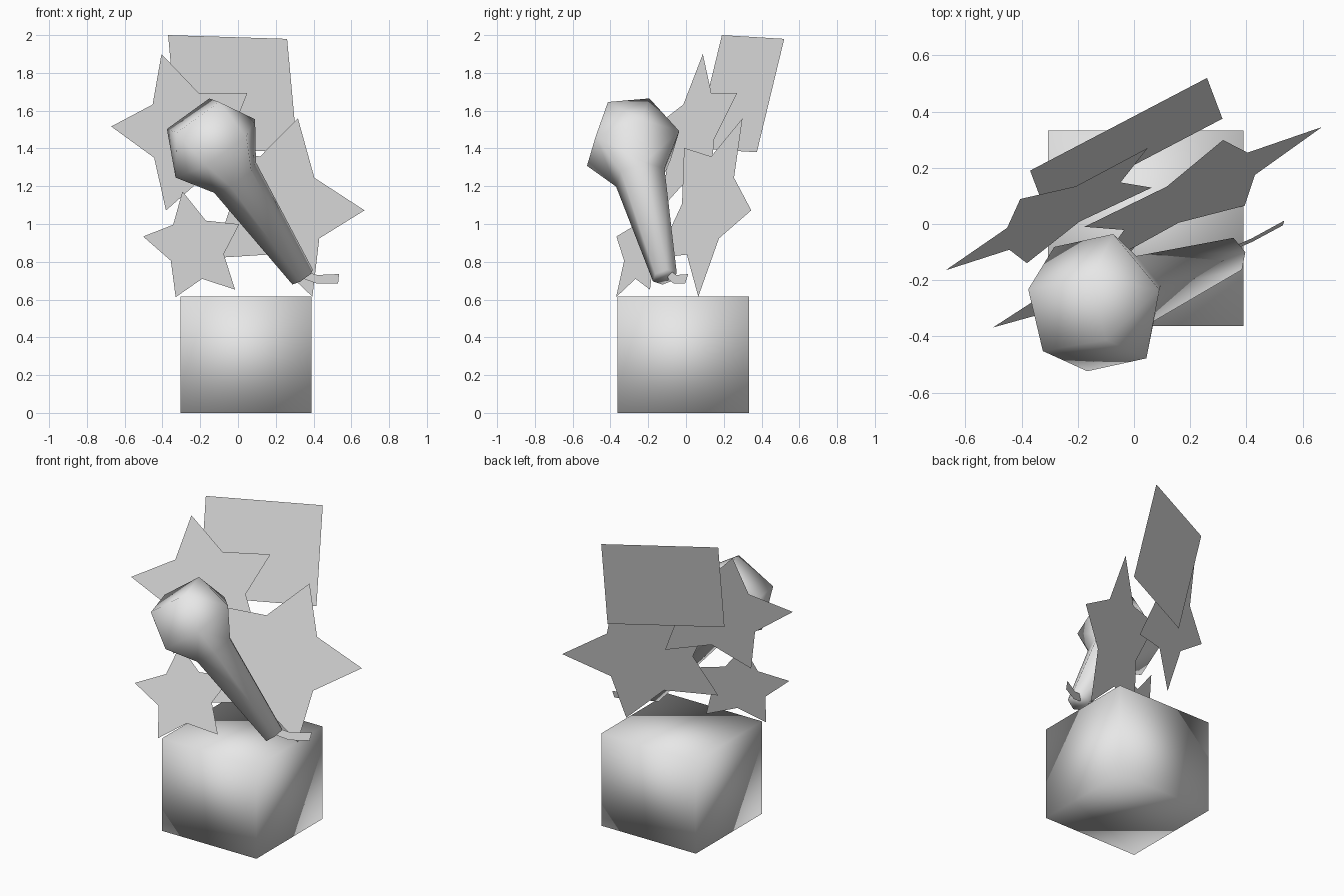
import bpy, bmesh
from math import cos, sin, radians
from mathutils import Vector

old = bpy.data.objects.get("Cube")
if old:
    bpy.data.objects.remove(old, do_unlink=True)

grey = bpy.data.materials.new("light grey")
grey.use_nodes = True
grey.diffuse_color = (0.8, 0.8, 0.8, 1)
grey.node_tree.nodes["Principled BSDF"].inputs["Base Color"].default_value = (0.8, 0.8, 0.8, 1)

# Shared slanted plane of the flat pieces
RIGHT = Vector((0.882, 0.471, 0)).normalized()
NORMAL = Vector((0.456, -0.855, 0.249)).normalized()
UP = NORMAL.cross(RIGHT)


def finish(name, bm, smooth=False):
    mesh = bpy.data.meshes.new(name)
    for f in bm.faces:
        f.smooth = smooth
    bm.to_mesh(mesh)
    bm.free()
    mesh.materials.append(grey)
    obj = bpy.data.objects.new(name, mesh)
    bpy.context.collection.objects.link(obj)
    return obj


def sheet(name, points):
    bm = bmesh.new()
    face = bm.faces.new([bm.verts.new(p) for p in points])
    face.normal_update()
    if face.normal.dot(NORMAL) < 0:
        face.normal_flip()
    return finish(name, bm)


def star(name, centre, radius, turn, ratio=0.55):
    points = []
    for i in range(10):
        a = radians(turn + 36 * i)
        r = radius * (ratio if i % 2 else 1)
        points.append(Vector(centre) + RIGHT * (r * cos(a)) + UP * (r * sin(a)))
    return sheet(name, points)


# Base box, shaded smooth across its corners
bm = bmesh.new()
bmesh.ops.create_cube(bm, size=1)
bmesh.ops.scale(bm, vec=(0.695, 0.695, 0.615), verts=bm.verts)
bmesh.ops.translate(bm, vec=(0.042, -0.015, 0.3075), verts=bm.verts)
finish("base_box", bm, smooth=True)

# Stars
star("small_star", (-0.227, -0.239, 0.874), 0.31, 96.5)
star("upper_star", (-0.269, 0.037, 1.472), 0.452, 102.2)
star("right_star", (0.215, 0.109, 1.094), 0.513, 69.5)

# Card
p1, p2, p3 = (Vector(p) for p in ((-0.37, 0.19, 2.0), (0.26, 0.52, 1.98), (0.315, 0.375, 1.38)))
sheet("card", [p1, p2, p3, p1 + p3 - p2])

# Ribbon at the tip of the handle, lying in the slanted plane
outline = [(0.31, 0.775), (0.37, 0.745), (0.42, 0.73), (0.535, 0.735),
           (0.53, 0.686), (0.42, 0.684), (0.36, 0.705), (0.30, 0.74)]
sheet("ribbon", [(x, 0.533 * x + 0.291 * z - 0.487, z) for x, z in outline])

# Handle with a faceted head, six-sided around a leaning axis
AXIS = Vector((-0.55, -0.2, 0.81)).normalized()
SIDE = Vector((0.15, 0.91, 0.38))
SIDE = (SIDE - AXIS * SIDE.dot(AXIS)).normalized()
OTHER = SIDE.cross(AXIS)
HEAD = Vector((-0.12, -0.28, 1.40))
HEX = range(0, 360, 60)

bm = bmesh.new()


def ring(height, radius, angles=HEX):
    return [bm.verts.new(HEAD + AXIS * height + SIDE * (radius * cos(radians(a)))
                         + OTHER * (radius * sin(radians(a)))) for a in angles]


neck = ring(-0.19, 0.139)
wide = ring(0, 0.265)
cap = ring(0.215, 0.18, (23, 101, 203, 281))
bmesh.ops.convex_hull(bm, input=neck + wide + cap)
inner = [f for f in bm.faces if all(v in neck for v in f.verts)]
bmesh.ops.delete(bm, geom=inner, context='FACES')
tip = ring(-0.84, 0.068)
for i in range(6):
    j = (i + 1) % 6
    bm.faces.new((neck[i], neck[j], tip[j], tip[i]))
bm.faces.new(tip)
bmesh.ops.recalc_face_normals(bm, faces=bm.faces)
finish("handle_and_head", bm, smooth=True)
